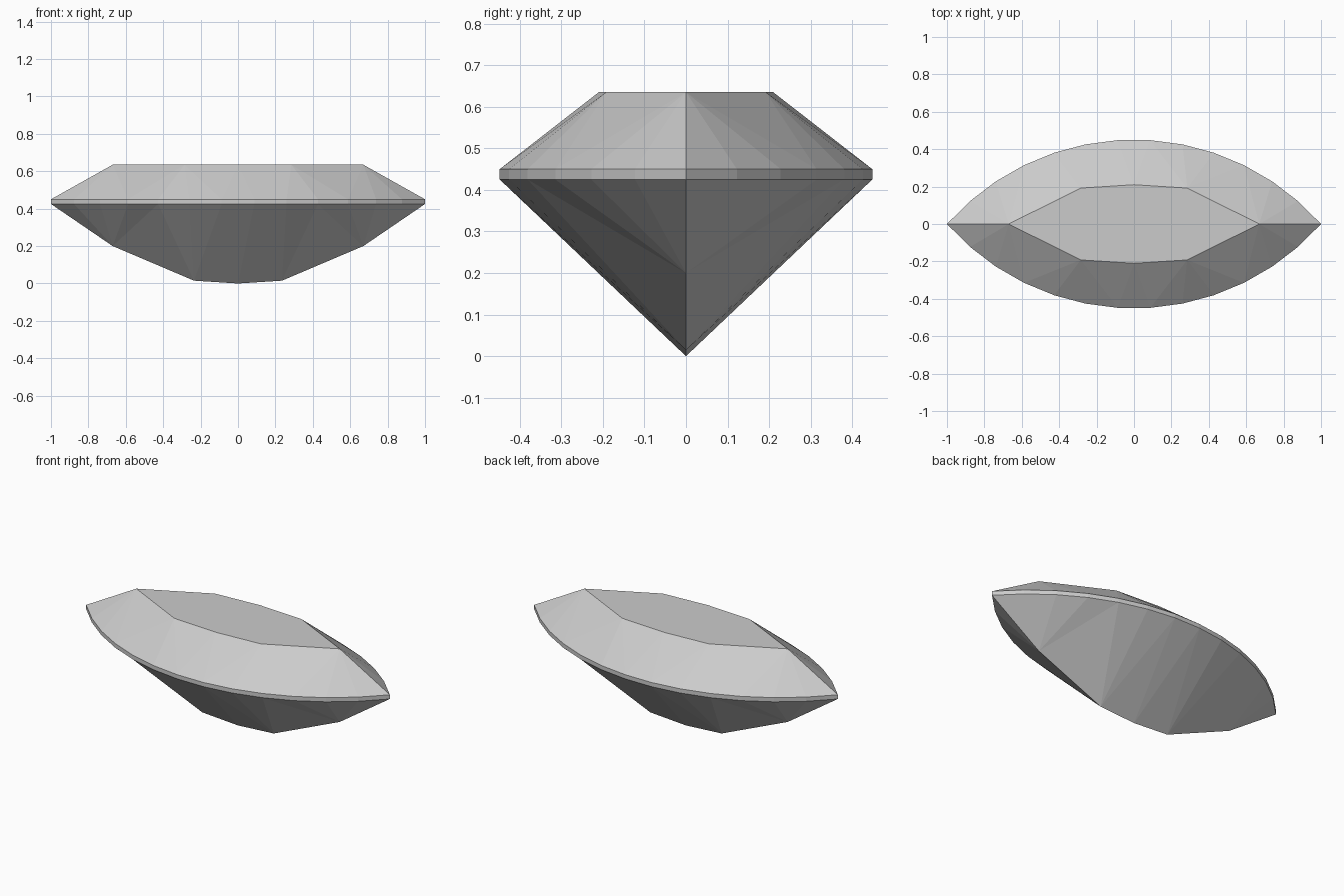
import bpy, bmesh, math
from mathutils import Vector

cube = bpy.data.objects.get("Cube")
if cube:
    bpy.data.objects.remove(cube, do_unlink=True)

TABLE_Z, GIRDLE_TOP, GIRDLE_LOW = 0.635, 0.45, 0.425
HALF_WIDTH, SEGMENTS = 0.451, 13

mat = bpy.data.materials.new("pale grey gem")
mat.use_nodes = True
grey = (0.6, 0.6, 0.6, 1)
mat.diffuse_color = grey
mat.node_tree.nodes["Principled BSDF"].inputs["Base Color"].default_value = grey


def girdle_arc(side, z):
    """Half of the pointed outline, from the left tip to the right tip."""
    radius = (1 + HALF_WIDTH ** 2) / (2 * HALF_WIDTH)
    half = math.asin(1 / radius)
    angles = [half * (1 - 2 * i / SEGMENTS) for i in range(SEGMENTS + 1)]
    pts = [(radius * math.sin(a), side * (radius * math.cos(a) - radius + HALF_WIDTH), z)
           for a in angles]
    return [Vector(p) for p in pts]


def bridge(bm, a, b):
    """Facet the strip between two chains, always taking the shorter diagonal."""
    i = j = 0
    while i < len(a) - 1 or j < len(b) - 1:
        step_a = j == len(b) - 1 or (i < len(a) - 1 and
                 (a[i + 1] - b[j]).length < (a[i] - b[j + 1]).length)
        third = a[i + 1] if step_a else b[j + 1]
        bm.faces.new([bm.verts.new(p) for p in (a[i], b[j], third)])
        if step_a:
            i += 1
        else:
            j += 1


bm = bmesh.new()
table_outline = []
keel = [Vector((x, 0, z)) for x, z in
        ((0.67, 0.2), (0.235, 0.015), (0, 0), (-0.235, 0.015), (-0.67, 0.2))]

for side in (-1, 1):
    upper, lower = girdle_arc(side, GIRDLE_TOP), girdle_arc(side, GIRDLE_LOW)
    table = [Vector((x, side * y, TABLE_Z)) for x, y in
             ((0.67, 0), (0.285, 0.192), (0, 0.21), (-0.285, 0.192), (-0.67, 0))]
    # Crown facets, girdle band and pavilion facets
    bridge(bm, upper, table)
    for k in range(SEGMENTS):
        bm.faces.new([bm.verts.new(p) for p in
                      (upper[k], upper[k + 1], lower[k + 1], lower[k])])
    bridge(bm, lower, keel)
    table_outline += table[:-1] if side < 0 else table[:0:-1]

# Flat table on top
bm.faces.new([bm.verts.new(p) for p in table_outline])

bmesh.ops.remove_doubles(bm, verts=bm.verts[:], dist=0.0005)
bmesh.ops.recalc_face_normals(bm, faces=bm.faces[:])
mesh = bpy.data.meshes.new("marquise_gem")
bm.to_mesh(mesh)
bm.free()
mesh.materials.append(mat)
gem = bpy.data.objects.new("marquise_gem", mesh)
bpy.context.collection.objects.link(gem)
